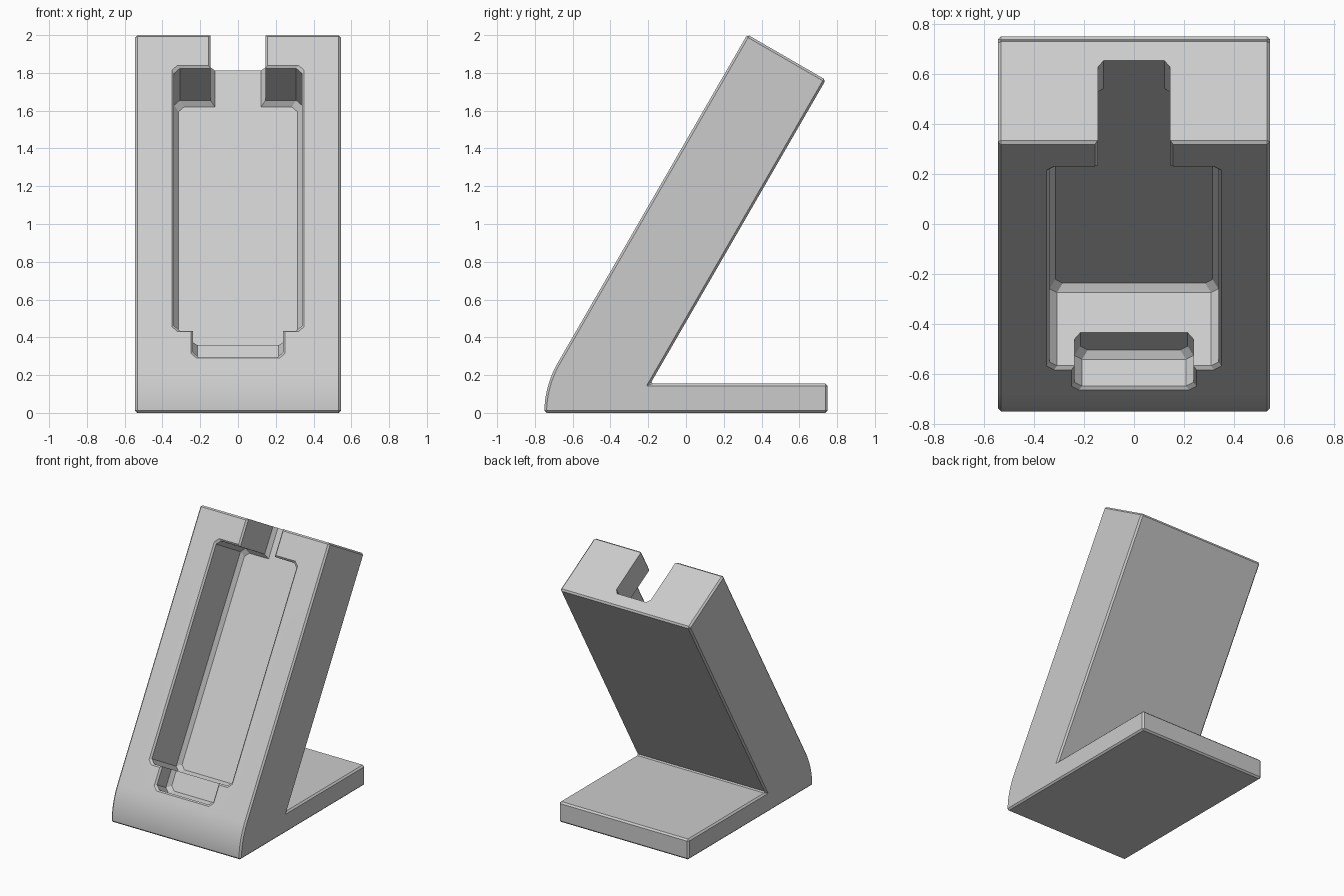
import bpy, bmesh, math
from mathutils import Vector

if "Cube" in bpy.data.objects:
    bpy.data.objects.remove(bpy.data.objects["Cube"])

ANG = math.radians(60)
UP = Vector((0, math.cos(ANG), math.sin(ANG)))       # along the leaning face
IN = Vector((0, math.sin(ANG), -math.cos(ANG)))      # into the leaning face
ORIGIN = Vector((0, -0.832, 0))                      # leaning face meets the floor
HALF_W, LENGTH, THICK = 0.545, 2.313, 0.48

plastic = bpy.data.materials.new("light grey plastic")
plastic.diffuse_color = (0.6, 0.6, 0.6, 1)
plastic.use_nodes = True
plastic.node_tree.nodes["Principled BSDF"].inputs["Base Color"].default_value = plastic.diffuse_color


def make_object(name, bm):
    bmesh.ops.recalc_face_normals(bm, faces=bm.faces)
    mesh = bpy.data.meshes.new(name)
    bm.to_mesh(mesh)
    bm.free()
    mesh.materials.append(plastic)
    obj = bpy.data.objects.new(name, mesh)
    bpy.context.collection.objects.link(obj)
    return obj


def recess_cutter(name, half, low, high, depth, corner=0.03):
    """Octagonal recess with flared mouth and chamfered floor, set in the leaning face."""
    bm = bmesh.new()
    rings = []
    for d, inset in ((-0.06, -0.06), (0.012, 0.012), (depth - 0.03, 0.012), (depth, 0.035)):
        x, a, b, c = half - inset, low + inset, high - inset, corner
        outline = [(x, a + c), (x, b - c), (x - c, b), (c - x, b),
                   (-x, b - c), (-x, a + c), (c - x, a), (x - c, a)]
        rings.append([bm.verts.new(ORIGIN + UP * u + IN * d + Vector((px, 0, 0)))
                      for px, u in outline])
    for r0, r1 in zip(rings, rings[1:]):
        for i in range(8):
            j = (i + 1) % 8
            bm.faces.new((r0[i], r0[j], r1[j], r1[i]))
    bm.faces.new(rings[0])
    bm.faces.new(rings[-1])
    return make_object(name, bm)


# Stand body: side profile with a rounded toe, extruded across the width
R = 0.53
profile = [(-0.75 + R - R * math.cos(a), R * math.sin(a))
           for a in (math.radians(30) * i / 10 for i in range(11))]
top_front = ORIGIN + UP * LENGTH
top_back = top_front + IN * THICK
base_top = 0.155
inner_y = top_back.y - (top_back.z - base_top) / math.tan(ANG)
profile += [(top_front.y, top_front.z), (top_back.y, top_back.z),
            (inner_y, base_top), (0.75, base_top), (0.75, 0)]
bm = bmesh.new()
side = bm.faces.new([bm.verts.new((-HALF_W, y, z)) for y, z in profile])
ext = bmesh.ops.extrude_face_region(bm, geom=[side])
bmesh.ops.translate(bm, vec=(2 * HALF_W, 0, 0),
                    verts=[g for g in ext["geom"] if isinstance(g, bmesh.types.BMVert)])
stand = make_object("stand_body", bm)

bevel = stand.modifiers.new("edge_chamfer", "BEVEL")
bevel.width = 0.012
bevel.segments = 1
bevel.limit_method = "ANGLE"
bevel.angle_limit = math.radians(30)

# Recesses: main pocket, open slot at the top, shallow notch at the bottom
cutters = [
    recess_cutter("pocket_cutter", 0.35, 0.497, 2.125, 0.38),
    recess_cutter("top_slot_cutter", 0.157, 1.9, 2.6, 0.38),
    recess_cutter("bottom_notch_cutter", 0.25, 0.335, 0.8, 0.165),
]
for cutter in cutters:
    mod = stand.modifiers.new(cutter.name, "BOOLEAN")
    mod.operation = "DIFFERENCE"
    mod.solver = "EXACT"
    mod.object = cutter
    cutter.hide_render = True

# Apply modifiers, drop the cutters, smooth only the rounded toe
bpy.context.view_layer.objects.active = stand
stand.select_set(True)
for mod in list(stand.modifiers):
    bpy.ops.object.modifier_apply(modifier=mod.name)
for cutter in cutters:
    bpy.data.objects.remove(cutter)
bpy.ops.object.shade_smooth_by_angle(angle=math.radians(15))
